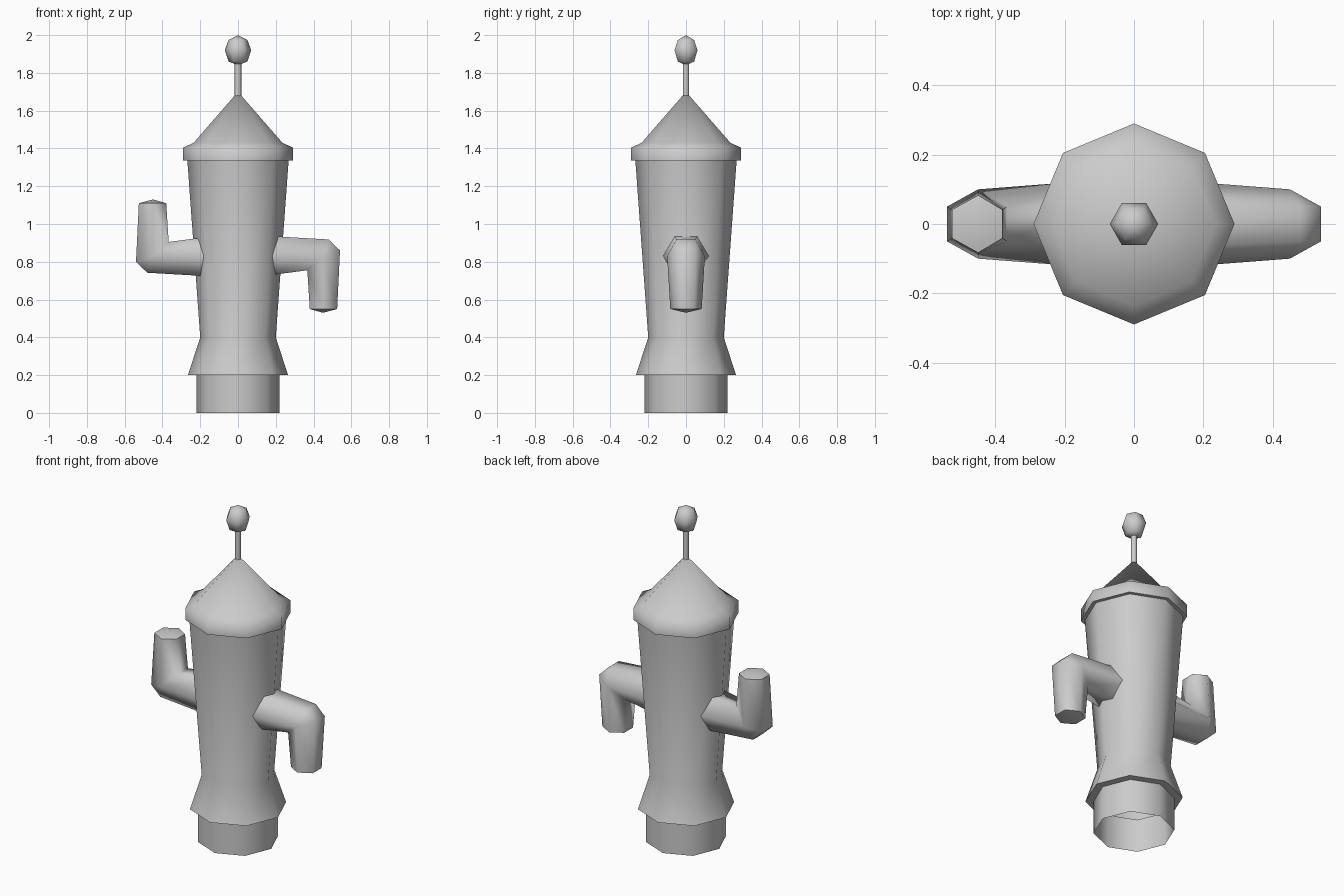
import bpy, bmesh, math

cube = bpy.data.objects.get("Cube")
if cube:
    bpy.data.objects.remove(cube, do_unlink=True)

GREY = (0.6, 0.6, 0.6, 1)
mat = bpy.data.materials.new("plain grey")
mat.use_nodes = True
mat.diffuse_color = GREY
mat.node_tree.nodes["Principled BSDF"].inputs["Base Color"].default_value = GREY


def finish(name, bm):
    bmesh.ops.remove_doubles(bm, verts=bm.verts, dist=0.0005)
    bmesh.ops.recalc_face_normals(bm, faces=bm.faces)
    mesh = bpy.data.meshes.new(name)
    bm.to_mesh(mesh)
    bm.free()
    mesh.materials.append(mat)
    ob = bpy.data.objects.new(name, mesh)
    bpy.context.collection.objects.link(ob)
    bpy.ops.object.select_all(action="DESELECT")
    ob.select_set(True)
    bpy.context.view_layer.objects.active = ob
    bpy.ops.object.shade_smooth_by_angle(angle=math.radians(66))
    return ob


def lathe(name, profile, sides):
    """Turn a (radius, z) profile about the z axis."""
    bm = bmesh.new()
    verts = [bm.verts.new((r, 0, z)) for r, z in profile]
    edges = [bm.edges.new(pair) for pair in zip(verts, verts[1:])]
    bmesh.ops.spin(bm, geom=verts + edges, cent=(0, 0, 0), axis=(0, 0, 1),
                   angle=math.tau, steps=sides)
    return finish(name, bm)


def arm(name, turned):
    """Skin six-sided rings; each is outer, middle and inner (x, z), half width."""
    rings = [
        ((0.1, 0.94), (0.1, 0.83), (0.1, 0.72), 0.127),
        ((0.48, 0.918), (0.45, 0.83), (0.367, 0.755), 0.1),
        ((0.54, 0.86), (0.45, 0.83), (0.367, 0.755), 0.1),
        ((0.525, 0.55), (0.45, 0.55), (0.38, 0.55), 0.083),
        ((0.45, 0.53), (0.45, 0.53), (0.45, 0.53), 0),
    ]
    bm = bmesh.new()
    loops = []
    for outer, mid, inner, w in rings:
        points = [(outer, w / 2), (mid, w), (inner, w / 2),
                  (inner, -w / 2), (mid, -w), (outer, -w / 2)]
        loops.append([bm.verts.new((x, y, z)) for (x, z), y in points])
    bm.faces.new(loops[0])
    for a, b in zip(loops, loops[1:]):
        for i in range(6):
            j = (i + 1) % 6
            bm.faces.new((a[i], a[j], b[j], b[i]))
    # Half turn about the shoulder axis raises the forearm on the other side
    if turned:
        for v in bm.verts:
            v.co.x, v.co.z = -v.co.x, 1.66 - v.co.z
    return finish(name, bm)


# Trunk: open foot, flared skirt, tapering body
lathe("foot", [(0.22, 0), (0.22, 0.2)], 8)
lathe("body", [(0.22, 0.2), (0.265, 0.2), (0.2, 0.4), (0.268, 1.335)], 8)

# Cap: rim and pointed roof
lathe("roof", [(0.26, 1.335), (0.29, 1.335), (0.29, 1.405), (0.235, 1.43), (0, 1.7)], 8)

# Mast and ball on top
lathe("mast", [(0.018, 1.67), (0.018, 1.86)], 6)
lathe("ball", [(0, 1.84), (0.05, 1.86), (0.07, 1.92), (0.05, 1.974), (0, 2)], 6)

# Bent arms
arm("left_arm", False)
arm("right_arm", True)
